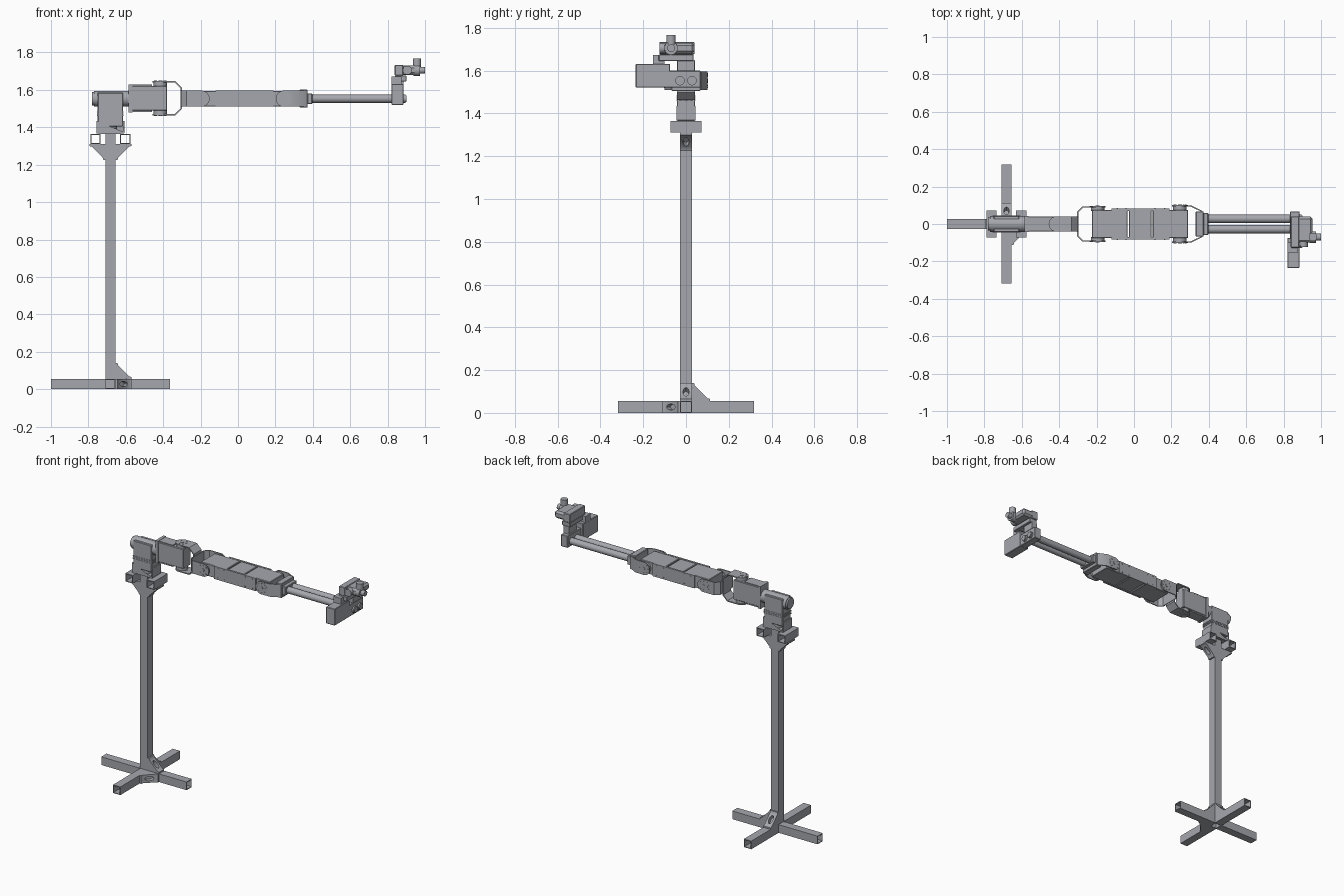
import bpy, bmesh, math
from mathutils import Vector, Matrix

old = bpy.data.objects.get("Cube")
if old:
    bpy.data.objects.remove(old, do_unlink=True)

grey = bpy.data.materials.new("metal grey")
grey.use_nodes = True
COL = (0.38, 0.39, 0.42, 1)
grey.diffuse_color = COL
grey.node_tree.nodes["Principled BSDF"].inputs["Base Color"].default_value = COL
parts = []
AX = {"x": Vector((1, 0, 0)), "y": Vector((0, 1, 0)), "z": Vector((0, 0, 1))}


def add(name, bm, mat=None):
    bmesh.ops.recalc_face_normals(bm, faces=bm.faces)
    me = bpy.data.meshes.new(name)
    bm.to_mesh(me)
    bm.free()
    me.materials.append(grey)
    ob = bpy.data.objects.new(name, me)
    bpy.context.collection.objects.link(ob)
    if mat:
        ob.matrix_world = mat
    parts.append(ob)
    return ob


def box(name, x, y, z, bevel=0):
    bm = bmesh.new()
    bmesh.ops.create_cube(bm, size=1)
    for v in bm.verts:
        v.co = [lo + (c + 0.5) * (hi - lo) for c, (lo, hi) in zip(v.co, (x, y, z))]
    if bevel:
        bmesh.ops.bevel(bm, geom=bm.edges[:], offset=bevel, segments=1, affect="EDGES")
    return add(name, bm)


def cyl(name, axis, centre, r, length, sides=32):
    bm = bmesh.new()
    bmesh.ops.create_cone(bm, cap_ends=True, segments=sides, radius1=r, radius2=r, depth=length)
    rot = AX["z"].rotation_difference(AX[axis]).to_matrix().to_4x4()
    bm.transform(Matrix.Translation(centre) @ rot)
    return add(name, bm)


def frame(origin, u, v):
    w = u.cross(v)
    m = Matrix((u, v, w)).transposed().to_4x4()
    m.translation = origin
    return m


def prism(name, pts, half, mat):
    """Extrude a profile in the u,v plane by +-half along w."""
    bm = bmesh.new()
    f = bm.faces.new([bm.verts.new((a, b, -half)) for a, b in pts])
    ext = bmesh.ops.extrude_face_region(bm, geom=[f])["geom"]
    bmesh.ops.translate(bm, vec=(0, 0, 2 * half), verts=[g for g in ext if isinstance(g, bmesh.types.BMVert)])
    return add(name, bm, mat)


def tube(name, axis, centre, length, half=0.0275, wall=0.005):
    """Square tube, open at both ends."""
    bm = bmesh.new()
    rings = []
    for s, r in ((-1, half), (1, half), (1, half - wall), (-1, half - wall)):
        rings.append([bm.verts.new((a * r, b * r, s * length / 2))
                      for a, b in ((-1, -1), (1, -1), (1, 1), (-1, 1))])
    for k in range(4):
        p, q = rings[k], rings[(k + 1) % 4]
        for i in range(4):
            bm.faces.new((p[i], p[(i + 1) % 4], q[(i + 1) % 4], q[i]))
    rot = AX["z"].rotation_difference(AX[axis]).to_matrix().to_4x4()
    bm.transform(Matrix.Translation(centre) @ rot)
    return add(name, bm)


def gusset(name, origin, u, v):
    """Triangular corner bracket with a slot through the sloping face."""
    m = frame(origin, u, v)
    ob = prism(name, [(0, 0), (.085, 0), (.085, .01), (.072, .014), (.014, .072), (.01, .085), (0, .085)], 0.0275, m)
    bm = bmesh.new()
    bmesh.ops.create_cone(bm, cap_ends=True, segments=20, radius1=1, radius2=1, depth=0.05)
    slope = frame(Vector((.043, .043, 0)), Vector((1, -1, 0)).normalized(), AX["z"])
    bm.transform(slope @ Matrix.Diagonal((.028, .014, 1, 1)))
    cutter = add("slot_cutter", bm, m)
    cutter.hide_render = True
    mod = ob.modifiers.new("slot", "BOOLEAN")
    mod.operation, mod.object, mod.solver = "DIFFERENCE", cutter, "EXACT"
    bpy.context.view_layer.update()
    ob.data = bpy.data.meshes.new_from_object(ob.evaluated_get(bpy.context.evaluated_depsgraph_get()))
    ob.modifiers.clear()
    parts.remove(cutter)
    bpy.data.objects.remove(cutter, do_unlink=True)


def yoke(name, open_u, back_u, h, cu, cv, half, mat, t=0.007):
    """Chamfered U bracket: arms at v=+-h, back plate at u=back_u."""
    s = 1 if back_u > open_u else -1
    outer = [(open_u, h), (back_u - s * cu, h), (back_u, h - cv)]
    inner = [(open_u, h - t), (back_u - s * (cu + t * .5), h - t), (back_u - s * t, h - cv - t * .4)]
    pts = outer + [(a, -b) for a, b in reversed(outer)] + [(a, -b) for a, b in inner] + inner[::-1]
    prism(name, pts, half, mat)


def hub(name, axis, centre, side, r=0.042):
    """Round joint plate with a centre boss and a ring of screws."""
    n = AX[axis] * side
    c = Vector(centre)
    cyl(name, axis, c, r, 0.008)
    cyl(name + "_boss", axis, c + n * .003, 0.011, 0.008, 20)
    a, b = [AX[k] for k in "xyz" if k != axis]
    for i in range(8):
        t = math.tau * i / 8
        cyl(name + "_screw", axis, c + n * .003 + (a * math.cos(t) + b * math.sin(t)) * r * .72, .004, .006, 8)


X, Y, Z = AX["x"], AX["y"], AX["z"]
PX, T = -0.682, 0.0275     # post position and half width of the tubes
AZ = 1.553                 # arm axis height

# Stand: cross base, post and corner brackets
for s in (-1, 1):
    L = 0.318 - T
    tube("base_leg_side", "x", (PX + s * (T + L / 2), 0, T), L)
    tube("base_leg_depth", "y", (PX, s * (T + L / 2), T), L)
    gusset("top_bracket", Vector((PX + s * T, 0, 1.31)), X * s, -Z)
    tube("mount_tube", "y", (PX + s * 2.9 * T, 0, 1.3375), 0.145)
tube("post", "z", (PX, 0, 0.6825), 1.365)
gusset("base_bracket_side", Vector((PX + T, 0, 2 * T)), X, Z)
gusset("base_bracket_back", Vector((PX, T, 2 * T)), Y, Z)
gusset("base_bracket_flat", Vector((PX + T, -T, T)), X, -Y)

# Shoulder: upright drive in a low yoke, with the turning shaft on top
yoke("shoulder_yoke", 1.435, 1.368, 0.075, 0.002, 0.002, 0.045, frame(Vector((PX, 0, 0)), Z, X))
box("shoulder_plate", (-.74, -.625), (-.04, .04), (1.365, 1.378))
cyl("shoulder_turntable", "z", (PX, 0, 1.39), 0.036, 0.035)
box("shoulder_drive", (-.75, -.614), (-.043, .043), (1.405, 1.585), .003)
for z in (1.462, 1.472, 1.482):
    box("shoulder_rib", (-.753, -.611), (-.045, .045), (z - .0025, z + .0025))
cyl("shoulder_shaft", "x", (-.675, 0, AZ), 0.042, 0.19)
for x in (-.765, -.605):
    cyl("shoulder_flange", "x", (x, 0, AZ), 0.036, 0.03)

# Upper arm drive with its vertical-axis yoke
box("upper_drive", (-.57, -.38), (-.04, .04), (1.49, 1.622), .003)
box("upper_drive_cap", (-.585, -.565), (-.043, .043), (1.48, 1.63))
for s in (-1, 1):
    z = 1.555 + s * .077
    box("upper_drive_lid", (-.575, -.46), (-.036, .036), (1.555 + s * .069 - .004, 1.555 + s * .069 + .004))
    cyl("upper_joint_spacer", "z", (-.415, 0, z), 0.036, 0.03)
    hub("upper_joint", "z", (-.415, 0, 1.555 + s * .088), s, .041)
yoke("upper_yoke", -.415, -.30, .092, .035, .035, .041, frame(Vector((0, 0, 1.555)), X, Z))

# Forearm: two drives joined by a middle block, yokes at both ends
flat = frame(Vector((0, 0, AZ)), X, Y)
yoke("elbow_yoke", -.195, -.304, .094, .028, .028, .043, flat)
yoke("wrist_yoke", .245, .365, .1, .06, .03, .043, flat)
for x0, x1 in ((-.225, -.035), (.1, .29)):
    box("forearm_drive", (x0, x1), (-.075, .075), (1.512, 1.594), .003)
box("forearm_middle", (-.028, .093), (-.074, .08), (1.514, 1.592), .003)
for s in (-1, 1):
    box("forearm_side_plate", (-.12, .19), (min(s * .07, s * .083), max(s * .07, s * .083)), (1.51, 1.596))
    for x in (-.09, -.045, .11, .165):
        for z in (1.522, 1.585):
            cyl("plate_screw", "y", (x, s * .083, z), .004, .006, 8)
    for x, y in ((-.195, .091), (.245, .097)):
        cyl("forearm_joint_spacer", "y", (x, s * (y - .012), AZ), .036, .02)
        hub("forearm_joint", "y", (x, s * y, AZ), s, .043)

# Twin rods between two clamps
box("rod_clamp", (.33, .372), (-.068, .068), (1.505, 1.601), .003)
box("rod_clamp_collar", (.37, .397), (-.06, .06), (1.525, 1.582), .003)
for y in (-.028, .028):
    cyl("rod", "x", (.635, y, AZ), .022, .52)
    cyl("rod_tip", "x", (.89, y, AZ), .018, .02)
box("rod_end_clamp", (.835, .885), (-.08, .068), (1.52, 1.6), .003)

# Wrist drive, mounting bracket and gripper head
box("wrist_drive", (.82, .885), (-.235, -.075), (1.52, 1.632), .003)
box("bracket_foot", (.82, .875), (-.155, -.1), (1.63, 1.672))
box("bracket_shelf", (.84, .9), (-.128, .035), (1.645, 1.676), .003)
box("bracket_post", (.845, .885), (-.04, .04), (1.6, 1.65))
box("head_body", (.855, .955), (-.1, .04), (1.68, 1.73), .012)
box("head_back", (.838, .883), (-.125, .04), (1.676, 1.734), .003)
cyl("head_ring", "x", (.955, -.07, 1.705), .031, .035)
cyl("head_ring_boss", "x", (.985, -.07, 1.705), .018, .03)
cyl("head_knob", "z", (.957, -.07, 1.745), .022, .045, 20)
cyl("head_side_disc", "y", (.905, -.108, 1.705), .024, .03)
for y in (-.118, .03):
    for z in (1.687, 1.723):
        cyl("head_screw", "x", (.885, y, z), .005, .008, 8)

# Smooth round sides, keep sharp edges
bpy.ops.object.select_all(action="DESELECT")
for ob in parts:
    ob.select_set(True)
bpy.context.view_layer.objects.active = parts[0]
bpy.ops.object.shade_smooth_by_angle(angle=math.radians(30))
